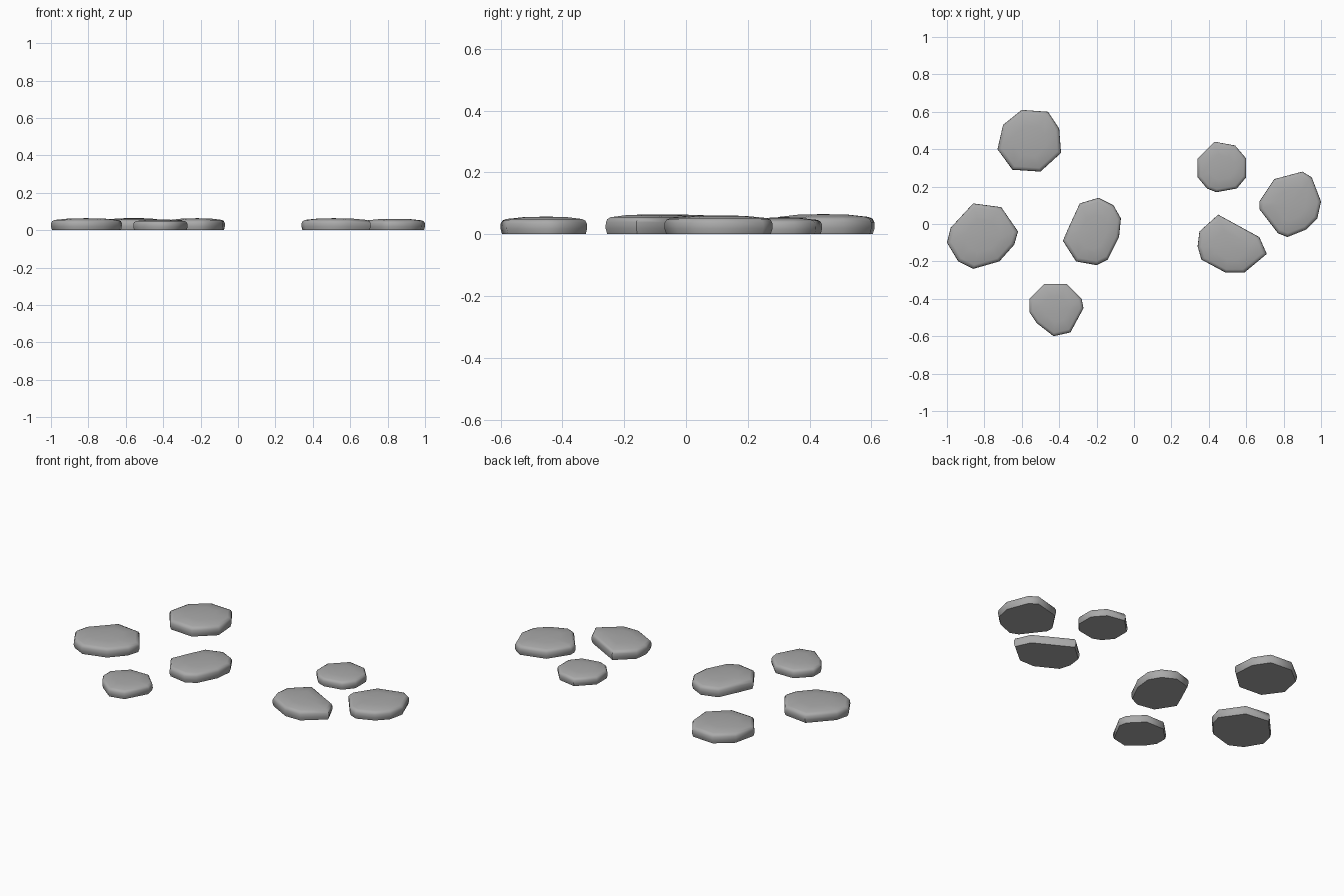
import bpy
import bmesh
import math
from mathutils import Vector

default_cube = bpy.data.objects.get("Cube")
if default_cube:
    bpy.data.objects.remove(default_cube, do_unlink=True)

# One plain stone colour
stone_grey = bpy.data.materials.new("stone_grey")
stone_grey.use_nodes = True
stone_colour = (0.4, 0.4, 0.4, 1.0)
stone_grey.diffuse_color = stone_colour
stone_grey.node_tree.nodes["Principled BSDF"].inputs["Base Color"].default_value = stone_colour

# Rounded edge profile shared by all stones: (outline scale, height fraction)
EDGE_PROFILE = [(.965, 0), (1, .3), (.995, .6), (.96, .77), (.88, .86), (.5, .97)]


def area_centre(points):
    """Centre of area of a closed outline."""
    area, centre = 0, Vector((0, 0))
    for current, following in zip(points, points[1:] + points[:1]):
        cross = current.cross(following)
        area += cross
        centre += (current + following) * cross
    return centre / (3 * area)


def stepping_stone(name, height, *outline):
    """Flat-bottomed pebble with rounded rim and a gently domed top."""
    points = [Vector(point) for point in outline]
    centre = area_centre(points)
    bm = bmesh.new()
    rings = []
    for scale, level in EDGE_PROFILE:
        ring = []
        for point in points:
            spot = centre + (point - centre) * scale
            ring.append(bm.verts.new((spot.x, spot.y, level * height)))
        rings.append(ring)

    # Flat base, rim bands and the crown
    bm.faces.new(rings[0])
    count = len(points)
    for lower, upper in zip(rings, rings[1:]):
        for i in range(count):
            j = (i + 1) % count
            bm.faces.new((lower[i], lower[j], upper[j], upper[i]))
    crown = bm.verts.new((centre.x, centre.y, height))
    for i in range(count):
        bm.faces.new((rings[-1][i], rings[-1][(i + 1) % count], crown))
    bmesh.ops.recalc_face_normals(bm, faces=bm.faces)

    mesh = bpy.data.meshes.new(name)
    bm.to_mesh(mesh)
    bm.free()
    mesh.materials.append(stone_grey)
    stone = bpy.data.objects.new(name, mesh)
    bpy.context.collection.objects.link(stone)

    # Smooth rim and top, crisp base edge
    bpy.ops.object.select_all(action="DESELECT")
    stone.select_set(True)
    bpy.context.view_layer.objects.active = stone
    bpy.ops.object.shade_smooth_by_angle(angle=math.radians(50))
    return stone


# Group of four stones on the right-hand side
stepping_stone("back_right_stone", .065,
               (-.6, .61), (-.46, .6), (-.4, .51), (-.39, .38),
               (-.5, .28), (-.65, .29), (-.73, .4), (-.7, .53))
stepping_stone("outer_right_stone", .064,
               (-.86, .11), (-.71, .09), (-.62, -.04), (-.64, -.11), (-.72, -.2),
               (-.86, -.24), (-.94, -.2), (-1, -.1), (-.98, -.02))
stepping_stone("inner_right_stone", .064,
               (-.19, .14), (-.11, .1), (-.07, .03), (-.08, -.07), (-.14, -.19),
               (-.2, -.22), (-.31, -.2), (-.38, -.09), (-.35, -.02), (-.29, .11))
stepping_stone("front_right_stone", .057,
               (-.48, -.32), (-.36, -.32), (-.28, -.4), (-.27, -.45), (-.34, -.58),
               (-.43, -.6), (-.52, -.53), (-.56, -.47), (-.56, -.4))

# Group of three stones on the left-hand side
stepping_stone("back_left_stone", .054,
               (.43, .44), (.54, .42), (.6, .35), (.6, .25), (.55, .19),
               (.44, .17), (.39, .19), (.34, .25), (.34, .35))
stepping_stone("outer_left_stone", .061,
               (.9, .28), (.95, .25), (1, .12), (.98, .03), (.92, -.03),
               (.82, -.07), (.77, -.05), (.67, .08), (.67, .12), (.75, .24))
stepping_stone("front_left_stone", .064,
               (.45, .05), (.67, -.07), (.71, -.16), (.59, -.26),
               (.49, -.26), (.36, -.19), (.34, -.12), (.35, -.04))
